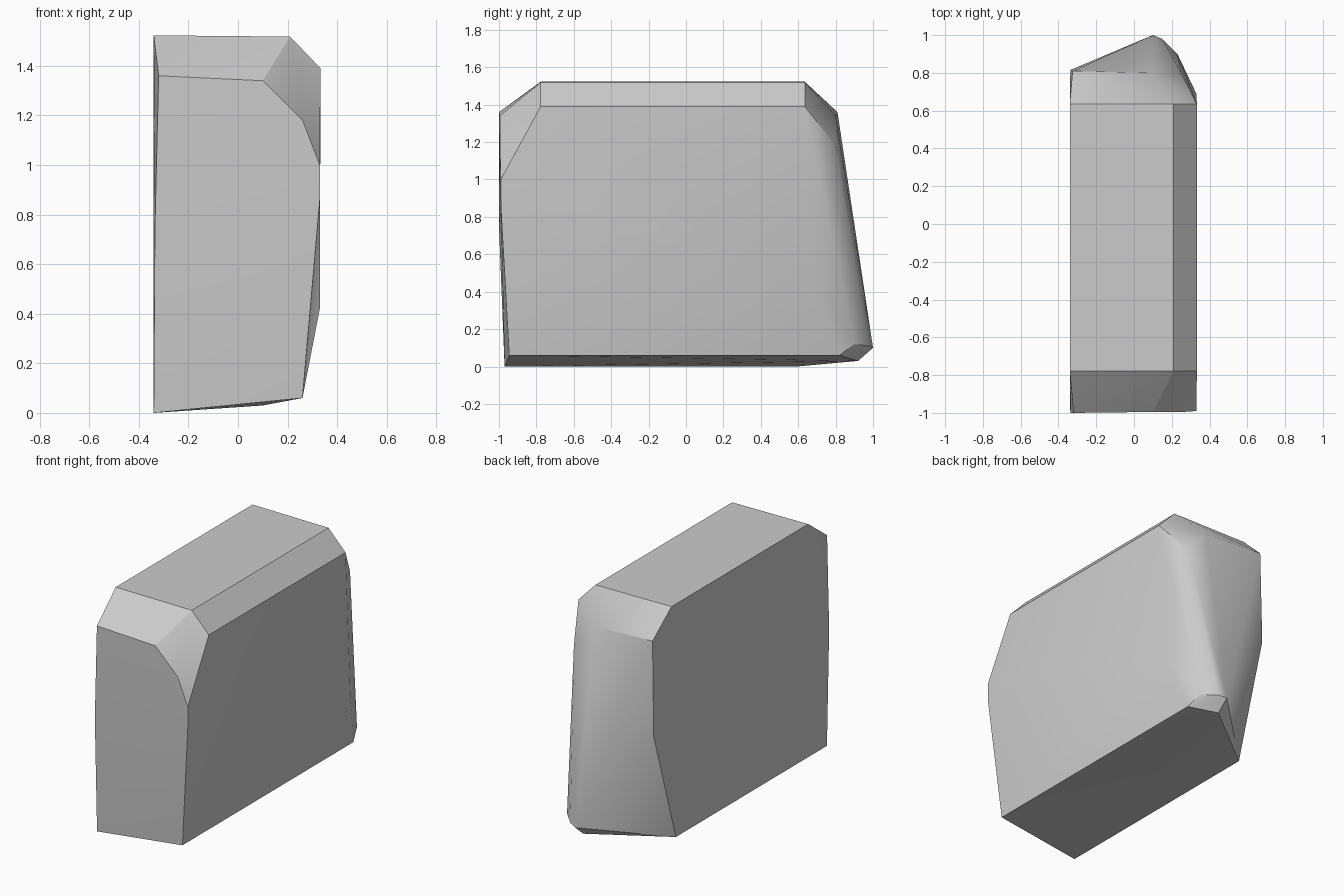
import bpy, bmesh, math

cube = bpy.data.objects.get("Cube")
if cube:
    bpy.data.objects.remove(cube, do_unlink=True)

# Plain grey stone
stone = bpy.data.materials.new("grey stone")
stone.use_nodes = True
grey = (0.6, 0.6, 0.6, 1)
stone.diffuse_color = grey
stone.node_tree.nodes["Principled BSDF"].inputs["Base Color"].default_value = grey

# Corners of the chipped block, grouped by the facet they bound
front = [(-0.34, -0.97, 0), (0.26, -0.945, 0.06), (0.33, -0.99, 0.86),
         (0.33, -0.99, 1.0), (0.26, -0.995, 1.18), (0.10, -0.995, 1.34),
         (-0.32, -1.0, 1.36), (-0.335, -1.0, 0.75)]
top = [(x, y, z) for y in (-0.777, 0.635) for x, z in ((-0.34, 1.523), (0.21, 1.518), (0.333, 1.39))]
back = [(-0.325, 0.81, 1.36), (-0.337, 0.815, 0.74), (-0.34, 0.59, 0),
        (0.10, 0.80, 1.34), (0.25, 0.80, 1.18), (0.33, 0.69, 0.42)]
heel = [(0.10, 0.92, 0.03), (0.10, 1.0, 0.10), (0.15, 0.98, 0.11),
        (0.23, 0.90, 0.12), (0.26, 0.82, 0.06)]

# Wrap the corners in a closed convex skin
bm = bmesh.new()
for corner in front + top + back + heel:
    bm.verts.new(corner)
hull = bmesh.ops.convex_hull(bm, input=bm.verts[:])
loose = [v for v in bm.verts if not v.link_faces]
bmesh.ops.delete(bm, geom=loose, context="VERTS")
bmesh.ops.dissolve_limit(bm, angle_limit=math.radians(1.5), verts=bm.verts[:], edges=bm.edges[:])
bmesh.ops.recalc_face_normals(bm, faces=bm.faces[:])

mesh = bpy.data.meshes.new("stone_block")
bm.to_mesh(mesh)
bm.free()
mesh.materials.append(stone)
block = bpy.data.objects.new("stone_block", mesh)
bpy.context.collection.objects.link(block)

# Soft facets, crisp chipped edges
bpy.ops.object.select_all(action="DESELECT")
block.select_set(True)
bpy.context.view_layer.objects.active = block
bpy.ops.object.shade_smooth_by_angle(angle=math.radians(30))
